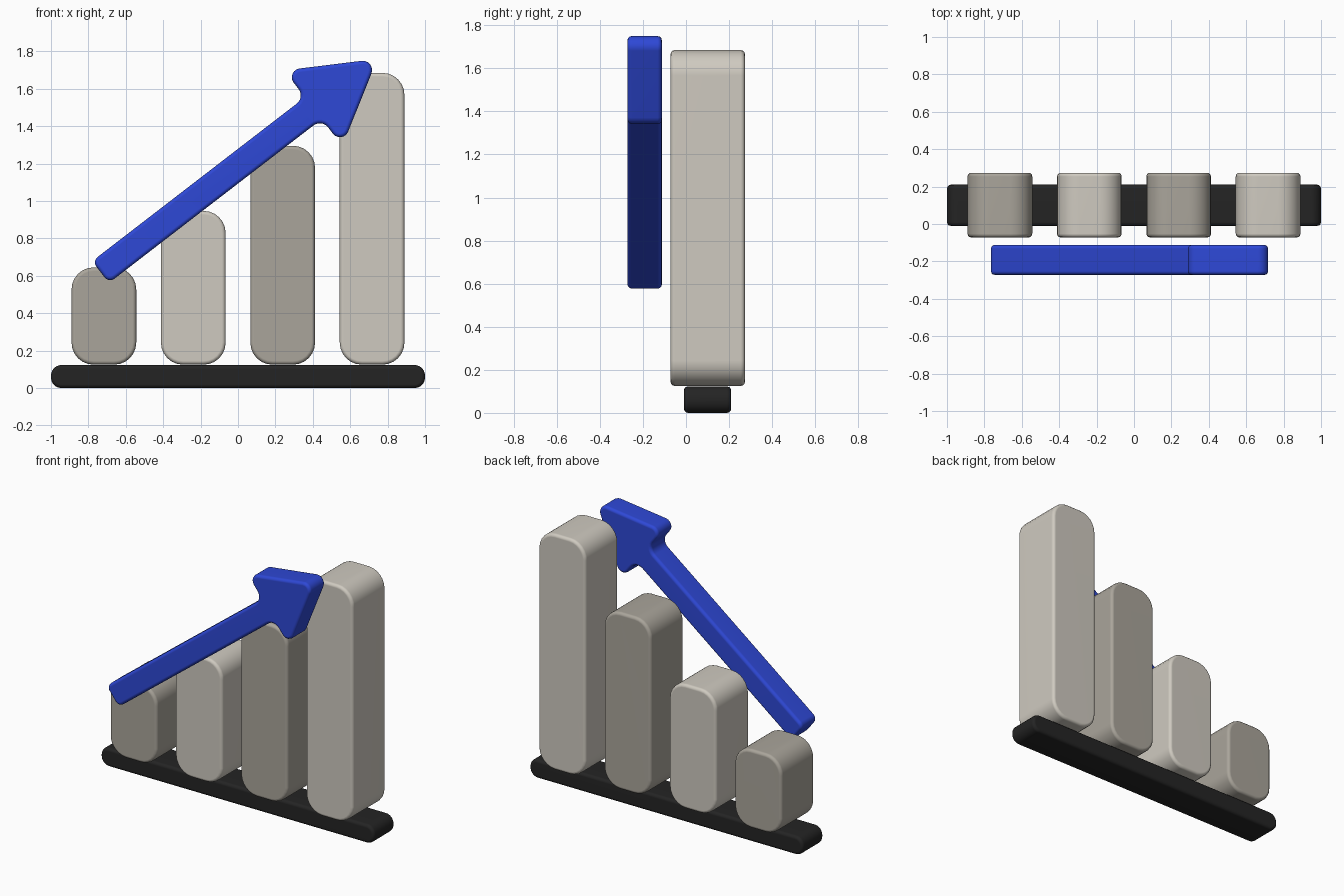
import bpy, bmesh, math
from mathutils import Vector

if "Cube" in bpy.data.objects:
    bpy.data.objects.remove(bpy.data.objects["Cube"])


def material(name, rgb):
    # 8-bit display colour converted to linear
    mat = bpy.data.materials.new(name)
    lin = [((c / 255 + 0.055) / 1.055) ** 2.4 for c in rgb]
    mat.diffuse_color = (*lin, 1)
    mat.use_nodes = True
    mat.node_tree.nodes["Principled BSDF"].inputs["Base Color"].default_value = mat.diffuse_color
    return mat


DARK_STONE = material("dark_stone", (170, 165, 155))
LIGHT_STONE = material("light_stone", (207, 202, 192))
BLUE = material("blue", (46, 72, 214))
BLACK = material("black", (36, 36, 36))


def rounded(corners, steps=6):
    """Fillet every (x, z, radius) corner of a closed outline."""
    out = []
    n = len(corners)
    for i, (x, z, r) in enumerate(corners):
        p = Vector((x, z))
        a = (Vector(corners[i - 1][:2]) - p).normalized()
        b = (Vector(corners[(i + 1) % n][:2]) - p).normalized()
        half = a.angle(b) / 2
        centre = p + (a + b).normalized() * (r / math.sin(half))
        reach = r / math.tan(half)
        start, end = p + a * reach - centre, p + b * reach - centre
        sweep = start.angle(end)
        for k in range(steps + 1):
            t = k / steps
            v = (start * math.sin((1 - t) * sweep) + end * math.sin(t * sweep)) / math.sin(sweep)
            out.append(centre + v)
    return out


def slab(name, outline, y0, y1, mat, edge=0.02):
    """Extrude an x-z outline along y and soften the front and back rims."""
    bm = bmesh.new()
    front = [bm.verts.new((p.x, y0, p.y)) for p in outline]
    back = [bm.verts.new((p.x, y1, p.y)) for p in outline]
    caps = [bm.faces.new(front), bm.faces.new(back[::-1])]
    n = len(outline)
    for i in range(n):
        j = (i + 1) % n
        bm.faces.new((front[j], front[i], back[i], back[j]))
    bmesh.ops.recalc_face_normals(bm, faces=bm.faces)
    rims = [e for f in caps for e in f.edges]
    bmesh.ops.bevel(bm, geom=rims, offset=edge, segments=3, profile=0.5,
                    affect='EDGES', clamp_overlap=False)
    for f in bm.faces:
        f.smooth = True
    mesh = bpy.data.meshes.new(name)
    bm.to_mesh(mesh)
    bm.free()
    mesh.materials.append(mat)
    obj = bpy.data.objects.new(name, mesh)
    bpy.context.collection.objects.link(obj)
    obj.modifiers.new("flat_face_normals", 'WEIGHTED_NORMAL')
    return obj


def box_outline(x0, x1, z0, z1, r):
    return rounded([(x0, z0, r), (x1, z0, r), (x1, z1, r), (x0, z1, r)])


# Base rail
slab("base", box_outline(-1, 1, 0, 0.123, 0.056), -0.01, 0.21, BLACK)

# Four rising bars in alternating tones
for i, top in enumerate((0.645, 0.947, 1.295, 1.685)):
    x = -0.717 + 0.478 * i
    slab(f"bar_{i + 1}", box_outline(x - 0.173, x + 0.173, 0.125, top, 0.118),
         -0.072, 0.274, LIGHT_STONE if i % 2 else DARK_STONE)

# Arrow: lower half along its axis, mirrored to the upper half
lower = [(0, -0.0735, 0.037), (1.436, -0.0735, 0.055), (1.436, -0.255, 0.047)]
upper = [(x, -z, r) for x, z, r in reversed(lower)]
outline = rounded(lower + [(1.868, 0, 0.05)] + upper)
arrow = slab("arrow", outline, -0.272, -0.112, BLUE)
arrow.location = (-0.735, 0, 0.62)
arrow.rotation_euler = (0, -math.radians(37.6), 0)
